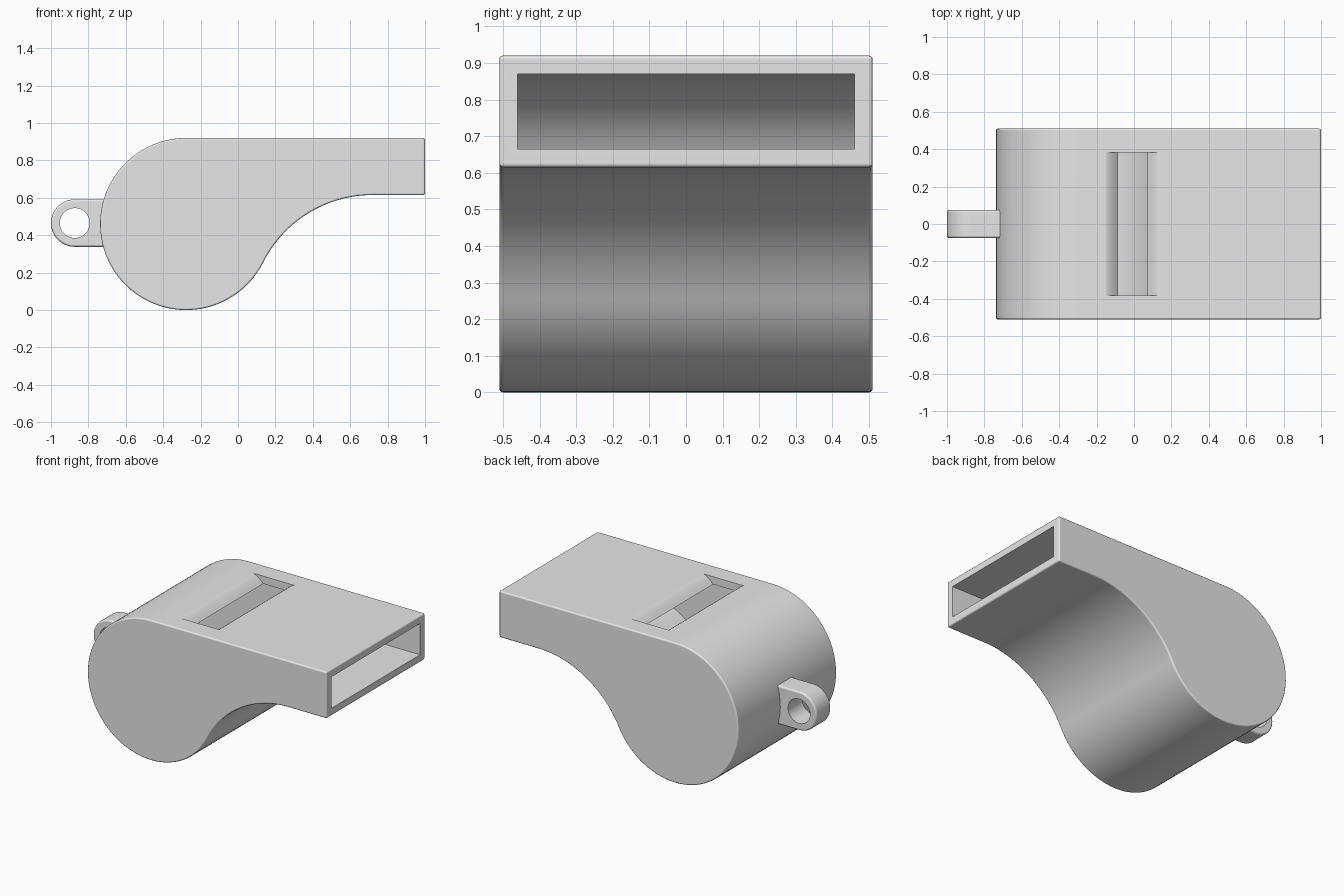
import bpy, bmesh, math

if "Cube" in bpy.data.objects:
    bpy.data.objects.remove(bpy.data.objects["Cube"], do_unlink=True)

grey = bpy.data.materials.new("light_grey")
grey.diffuse_color = (0.8, 0.8, 0.8, 1)
grey.use_nodes = True
grey.node_tree.nodes["Principled BSDF"].inputs["Base Color"].default_value = (0.8, 0.8, 0.8, 1)


def arc(cx, cz, r, a0, a1, n):
    """Points on an arc in the xz plane, angles in degrees."""
    steps = [math.radians(a0 + (a1 - a0) * i / n) for i in range(n + 1)]
    return [(cx + r * math.cos(a), cz + r * math.sin(a)) for a in steps]


def prism(name, points, half_width):
    """Extrude an xz outline along y, centred on y = 0."""
    bm = bmesh.new()
    face = bm.faces.new([bm.verts.new((x, -half_width, z)) for x, z in points])
    ext = bmesh.ops.extrude_face_region(bm, geom=[face])
    moved = [v for v in ext["geom"] if isinstance(v, bmesh.types.BMVert)]
    bmesh.ops.translate(bm, verts=moved, vec=(0, 2 * half_width, 0))
    bmesh.ops.recalc_face_normals(bm, faces=bm.faces)
    mesh = bpy.data.meshes.new(name)
    bm.to_mesh(mesh)
    bm.free()
    mesh.materials.append(grey)
    obj = bpy.data.objects.new(name, mesh)
    bpy.context.collection.objects.link(obj)
    return obj


def finish(obj, bevel, cutters):
    """Round the rims, subtract the cutters, then shade smoothly."""
    mod = obj.modifiers.new("rounded_rims", "BEVEL")
    mod.width, mod.segments = bevel, 3
    mod.limit_method, mod.angle_limit = "ANGLE", math.radians(60)
    for cutter in cutters:
        mod = obj.modifiers.new(cutter.name, "BOOLEAN")
        mod.operation, mod.solver, mod.object = "DIFFERENCE", "EXACT", cutter
    bpy.ops.object.select_all(action="DESELECT")
    obj.select_set(True)
    bpy.context.view_layer.objects.active = obj
    for mod in list(obj.modifiers):
        bpy.ops.object.modifier_apply(modifier=mod.name)
    for cutter in cutters:
        bpy.data.objects.remove(cutter, do_unlink=True)
    bpy.ops.object.shade_smooth_by_angle(angle=math.radians(35))
    # Keeps the large flat faces evenly shaded
    mod = obj.modifiers.new("even_shading", "WEIGHTED_NORMAL")
    mod.keep_sharp = True


# Round chamber, with a concave throat tangent to it and to the mouthpiece
CX, CZ, R = -0.277, 0.46, 0.46
TX, LOW = 0.72, 0.615
dx, dz = TX - CX, LOW - CZ
TR = (dx * dx + dz * dz - R * R) / (2 * (R + dz))
TZ = LOW - TR
tangent = math.degrees(math.atan2(TZ - CZ, dx))


def outline(inset, end):
    chamber = arc(CX, CZ, R - inset, 90, 360 + tangent, 64)
    throat = arc(TX, TZ, TR + inset, 180 + tangent, 90, 28)[1:]
    return chamber + throat + [(end, LOW + inset), (end, 2 * R - inset)]


body = prism("whistle_body", outline(0, 1.0), 0.51)
cavity = prism("cavity_cutter", outline(0.05, 1.1), 0.46)

# Air slot in the top, its two lips curving down into the cavity
lip = [(0.15 - 0.072 * i / 6, 0.92 - 0.05 * (i / 6) ** 1.5) for i in range(7)]
right = [(0.15, 0.98)] + lip + [(0.078, 0.80)]
left = [(-x, z) for x, z in reversed(right)]
slot = prism("slot_cutter", [(x - 0.007, z) for x, z in right + left], 0.383)
finish(body, 0.01, [cavity, slot])

# Lanyard loop at the rear
LX, LZ = -0.873, 0.465
loop = prism("lanyard_loop",
             arc(LX, LZ, 0.127, 90, 270, 28) + [(-0.70, LZ - 0.127), (-0.70, LZ + 0.127)],
             0.075)
hole = prism("hole_cutter", arc(LX, LZ, 0.08, 0, 360, 40)[:-1], 0.2)
finish(loop, 0.012, [hole])
